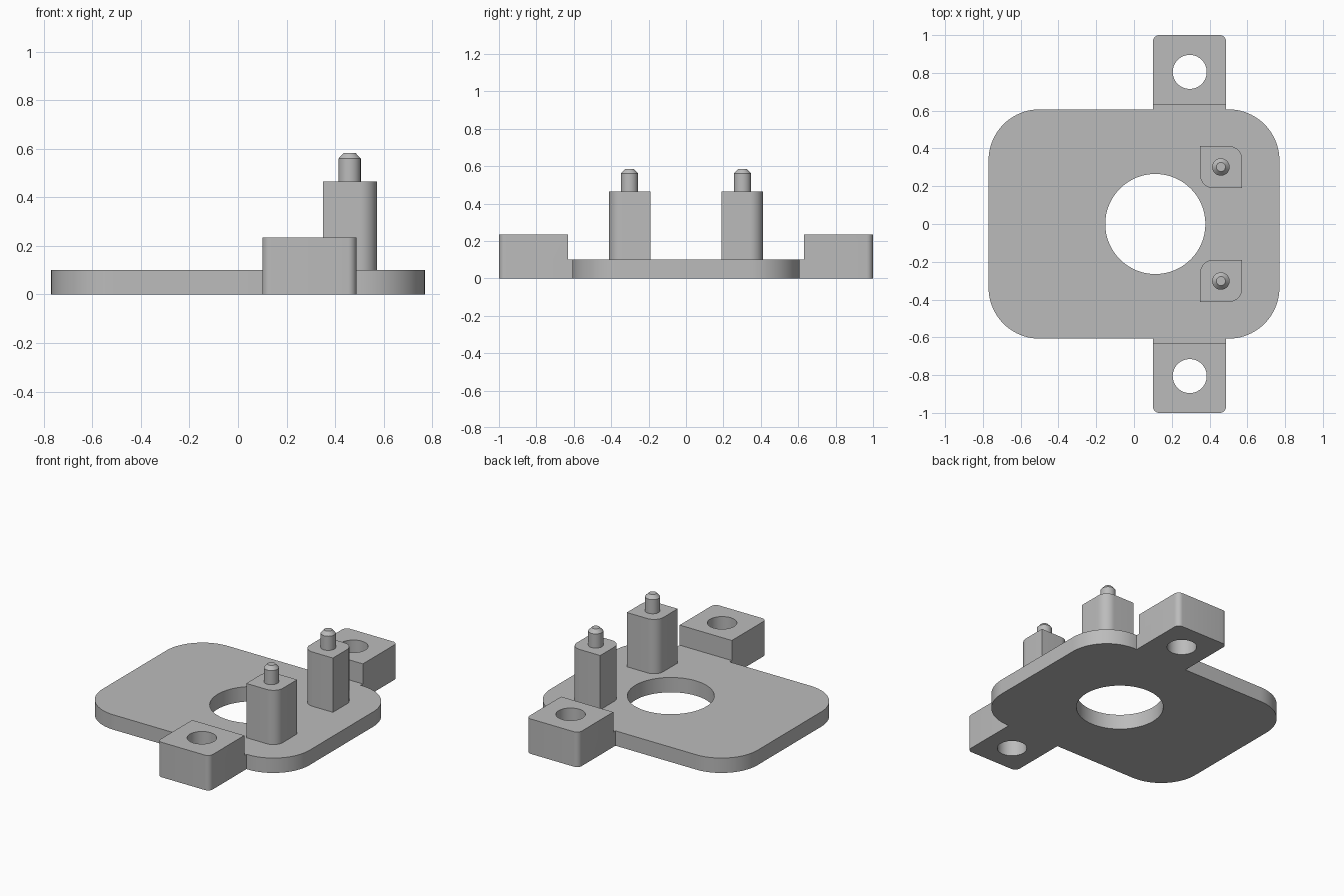
import bpy
import bmesh
from math import cos, sin, pi, radians

if "Cube" in bpy.data.objects:
    bpy.data.objects.remove(bpy.data.objects["Cube"], do_unlink=True)

grey = bpy.data.materials.new("plain grey")
grey.use_nodes = True
colour = (0.5, 0.5, 0.5, 1)
grey.diffuse_color = colour
grey.node_tree.nodes["Principled BSDF"].inputs["Base Color"].default_value = colour


def new_object(name, bm):
    bmesh.ops.recalc_face_normals(bm, faces=bm.faces)
    mesh = bpy.data.meshes.new(name)
    bm.to_mesh(mesh)
    bm.free()
    mesh.materials.append(grey)
    obj = bpy.data.objects.new(name, mesh)
    bpy.context.collection.objects.link(obj)
    return obj


def block(name, x0, x1, y0, y1, z0, z1, radii=(0, 0, 0, 0), steps=12):
    """Upright block; radii run +x+y, -x+y, -x-y, +x-y."""
    bm = bmesh.new()
    points = []
    corners = ((x1, y1, 1, 1), (x0, y1, -1, 1), (x0, y0, -1, -1), (x1, y0, 1, -1))
    for i, ((x, y, sx, sy), r) in enumerate(zip(corners, radii)):
        for k in range(steps + 1 if r else 1):
            a = pi / 2 * (i + k / steps)
            points.append((x - sx * r + r * cos(a), y - sy * r + r * sin(a), z0))
    face = bm.faces.new([bm.verts.new(p) for p in points])
    top = bmesh.ops.extrude_face_region(bm, geom=[face])["geom"]
    bmesh.ops.translate(bm, vec=(0, 0, z1 - z0),
                        verts=[v for v in top if isinstance(v, bmesh.types.BMVert)])
    return new_object(name, bm)


def lathe(name, x, y, profile, sides=48):
    """Solid of revolution from (radius, height) pairs."""
    bm = bmesh.new()
    rings = [[bm.verts.new((x + r * cos(2 * pi * i / sides),
                            y + r * sin(2 * pi * i / sides), z))
              for i in range(sides)] for r, z in profile]
    for low, high in zip(rings, rings[1:]):
        for i in range(sides):
            j = (i + 1) % sides
            bm.faces.new((low[i], low[j], high[j], high[i]))
    bm.faces.new(rings[0])
    bm.faces.new(rings[-1])
    return new_object(name, bm)


def combine(target, other, operation):
    mod = target.modifiers.new(operation, "BOOLEAN")
    mod.operation, mod.solver, mod.object = operation, "EXACT", other
    bpy.context.view_layer.objects.active = target
    bpy.ops.object.modifier_apply(modifier=mod.name)
    bpy.data.objects.remove(other, do_unlink=True)


def smooth(obj):
    bpy.ops.object.select_all(action="DESELECT")
    obj.select_set(True)
    bpy.context.view_layer.objects.active = obj
    bpy.ops.object.shade_smooth_by_angle(angle=radians(30))


# Base plate with rounded corners
plate = block("base_plate", -0.77, 0.77, -0.607, 0.607, 0, 0.1, (0.27,) * 4, 20)

# Mounting lugs joined to the plate by low necks
for side in (-1, 1):
    y0, y1 = sorted((0.5 * side, 0.7 * side))
    combine(plate, block("neck", 0.1, 0.488, y0, y1, 0, 0.1), "UNION")
    y0, y1 = sorted((0.63 * side, side))
    r = 0.035
    rounding = (r, r, 0, 0) if side > 0 else (0, 0, r, r)
    combine(plate, block("lug", 0.1, 0.488, y0, y1, 0, 0.235, rounding, 8), "UNION")

# Centre opening and lug holes
for x, y, r in ((0.113, 0, 0.265), (0.295, 0.805, 0.09), (0.295, -0.805, 0.09)):
    combine(plate, lathe("hole", x, y, ((r, -0.1), (r, 0.4)), 64), "DIFFERENCE")
smooth(plate)

# Posts with two opposite rounded corners, each carrying a chamfered pin
for side, label in ((-1, "front"), (1, "back")):
    y0, y1 = sorted((0.19 * side, 0.412 * side))
    r = 0.07
    rounding = (r, 0, r, 0) if side > 0 else (0, r, 0, r)
    smooth(block(label + "_post", 0.35, 0.573, y0, y1, 0.1, 0.465, rounding))
    smooth(lathe(label + "_pin", 0.46, 0.302 * side,
                 ((0.046, 0.465), (0.046, 0.56), (0.024, 0.584))))
